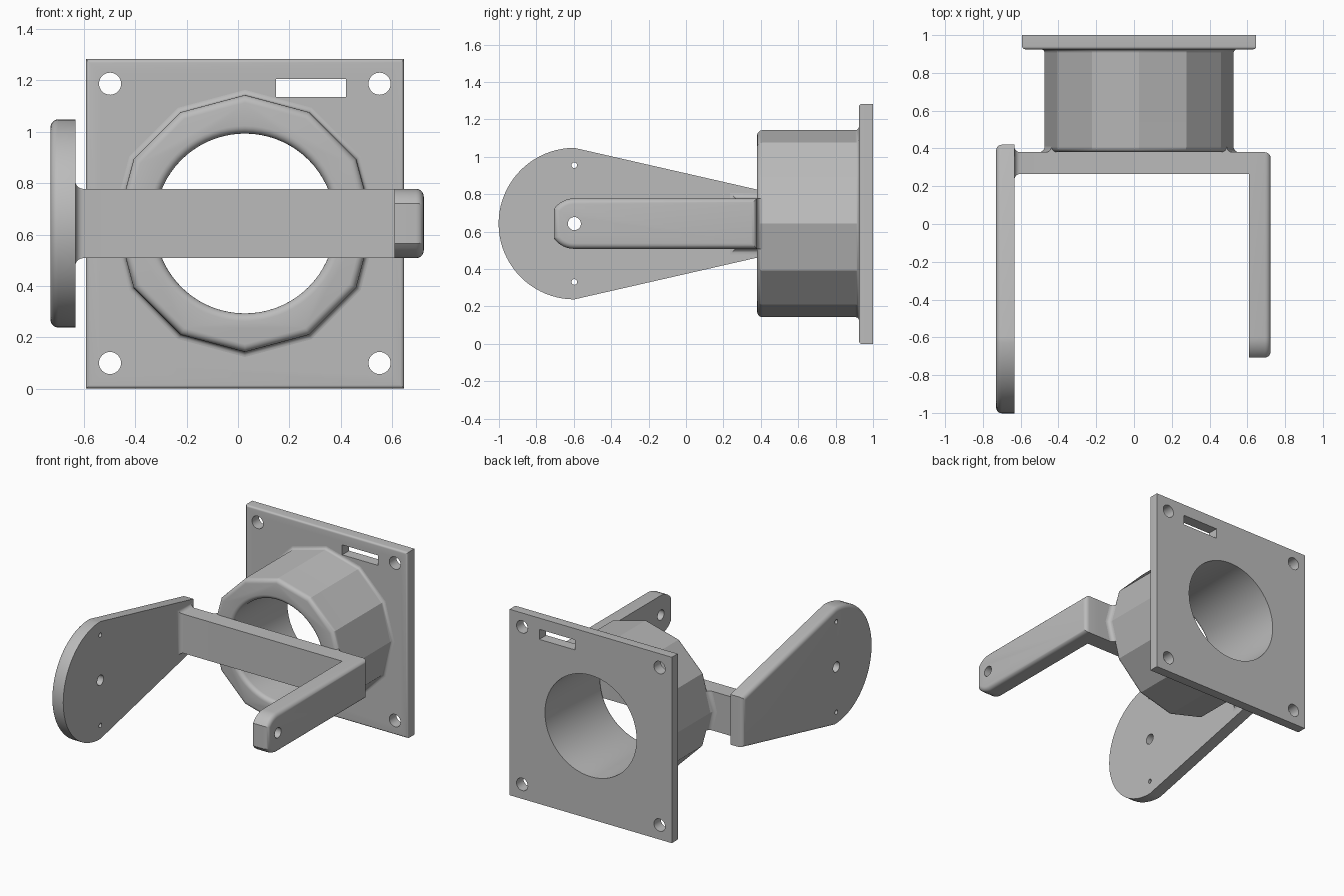
import bpy, bmesh
from math import sin, cos, pi, radians, sqrt, acos

cube = bpy.data.objects.get("Cube")
if cube:
    bpy.data.objects.remove(cube, do_unlink=True)

grey = bpy.data.materials.new("plain grey")
grey.use_nodes = True
grey.diffuse_color = (0.5, 0.5, 0.5, 1)
grey.node_tree.nodes["Principled BSDF"].inputs["Base Color"].default_value = (0.5, 0.5, 0.5, 1)

CX, CZ = 0.027, 0.643      # axis of the collar, height of the arms
HALF = 0.135               # half height of crossbar and arm
PIVOT = -0.597             # y of the pivot holes
R = 0.03                   # general edge rounding


def loft(name, rings, round_end=0):
    """Skin a list of equal-length rings; optionally round the rim of the last."""
    bm = bmesh.new()
    loops = [[bm.verts.new(p) for p in ring] for ring in rings]
    n = len(loops[0])
    for a, b in zip(loops, loops[1:]):
        for i in range(n):
            j = (i + 1) % n
            bm.faces.new((a[i], a[j], b[j], b[i]))
    bm.faces.new(loops[0][::-1])
    cap = bm.faces.new(loops[-1])
    bmesh.ops.recalc_face_normals(bm, faces=bm.faces)
    if round_end:
        bmesh.ops.bevel(bm, geom=list(cap.edges), offset=round_end, segments=5,
                        profile=0.5, affect='EDGES', clamp_overlap=True)
    mesh = bpy.data.meshes.new(name)
    bm.to_mesh(mesh)
    bm.free()
    mesh.materials.append(grey)
    obj = bpy.data.objects.new(name, mesh)
    bpy.context.collection.objects.link(obj)
    return obj


def circle_y(y, r, n, x=CX, z=CZ):
    return [(x + r * sin(2 * pi * i / n), y, z + r * cos(2 * pi * i / n)) for i in range(n)]


def rect_y(y, x0, x1, z0, z1):
    return [(x0, y, z0), (x1, y, z0), (x1, y, z1), (x0, y, z1)]


def slab_x(name, outline, inner, outer, rounding):
    return loft(name, [[(x, y, z) for y, z in outline] for x in (inner, outer)], rounding)


def pin_x(r, z, n=32):
    return loft("cutter", [[(x, PIVOT + r * cos(2 * pi * i / n), z + r * sin(2 * pi * i / n))
                            for i in range(n)] for x in (-1, 1)])


def cut(obj, cutters):
    bpy.context.view_layer.objects.active = obj
    for c in cutters:
        mod = obj.modifiers.new("cut", 'BOOLEAN')
        mod.operation, mod.solver, mod.object = 'DIFFERENCE', 'EXACT', c
        bpy.ops.object.modifier_apply(modifier=mod.name)
        bpy.data.objects.remove(c, do_unlink=True)


quarter = [i / 5 * pi / 2 for i in range(6)]


def bore():
    # straight bore with a flared, rounded mouth
    mouth = [(0.38 + R * (1 - cos(a)), 0.35 + R * (1 - sin(a))) for a in quarter]
    return loft("cutter", [circle_y(y, r, 72) for y, r in [(0.3, 0.35 + R)] + mouth + [(1.1, 0.35)]])


# mounting plate with bore, screw holes and slot
plate = loft("mounting_plate", [rect_y(y, -0.592, 0.647, 0, 1.283) for y in (1.0, 0.925)], 0.015)
screws = [loft("cutter", [circle_y(y, 0.043, 32, x, z) for y in (0.8, 1.1)])
          for x in (-0.498, 0.551) for z in (0.1, 1.187)]
slot = loft("cutter", [rect_y(y, 0.148, 0.42, 1.136, 1.205) for y in (0.8, 1.1)])
cut(plate, screws + [slot, bore()])

# twelve-sided collar, rounded at the front and flared into the plate
front = [(0.38 + R * (1 - cos(a)), 0.5 - R * (1 - sin(a))) for a in quarter]
flare = [(0.925 - 0.02 * (1 - sin(a)), 0.5 + 0.02 * (1 - cos(a))) for a in quarter]
collar = loft("collar", [circle_y(y, r, 12) for y, r in front + flare])
cut(collar, [bore()])

# crossbar, flared where it meets the disc arm
flares = [(-0.633 + R * (1 - cos(a)), R * (1 - sin(a))) for a in quarter]
crossbar = loft("crossbar", [
    [(x, 0.265 - g, CZ - HALF - g), (x, 0.38 + g, CZ - HALF - g),
     (x, 0.38 + g, CZ + HALF + g), (x, 0.265 - g, CZ + HALF + g)]
    for x, g in flares + [(0.61, 0)]])

# small fillets between crossbar and collar sides
fillets = []
for side, label in ((1, "left"), (-1, "right")):
    rings = []
    for dz in (-HALF, 0, HALF):
        x = 0.5 - abs(dz) * 0.268
        curve = [(x + R * (1 - sin(a)), 0.38 + R * (1 - cos(a))) for a in quarter]
        rings.append([(CX + side * px, py, CZ + dz)
                      for px, py in curve + [(x - 0.07, 0.38 + R), (x - 0.07, 0.38)]])
    fillets.append(loft(label + "_fillet", rings))

# narrow arm: round tip cut off flat
tip = acos(0.11 / HALF)
arcs = [pi / 2 + (pi / 2 - tip) * i / 6 for i in range(7)]
upper = [(PIVOT + HALF * cos(a), HALF * sin(a)) for a in arcs]
outline = [(0.38, HALF)] + upper
outline += [(y, -z) for y, z in reversed(outline)]
arm = slab_x("left_arm", [(y, CZ + z) for y, z in outline], 0.61, 0.723, R)
cut(arm, [pin_x(0.035, CZ)])

# broad arm: half disc tapering back to the crossbar
disc = [(PIVOT + 0.405 * cos(a), CZ + 0.405 * sin(a))
        for a in [pi / 2 + pi * i / 40 for i in range(41)]]
paddle = slab_x("right_disc_arm", [(0.42, CZ + 0.173)] + disc + [(0.42, CZ - 0.173)],
                -0.633, -0.73, R)
cut(paddle, [pin_x(0.035, CZ), pin_x(0.015, CZ + 0.312), pin_x(0.015, CZ - 0.312)])

# smooth the roundings, keep flat facets sharp
bpy.ops.object.select_all(action='DESELECT')
for obj in [plate, collar, crossbar, arm, paddle] + fillets:
    obj.select_set(True)
bpy.context.view_layer.objects.active = plate
bpy.ops.object.shade_smooth_by_angle(angle=radians(25))
